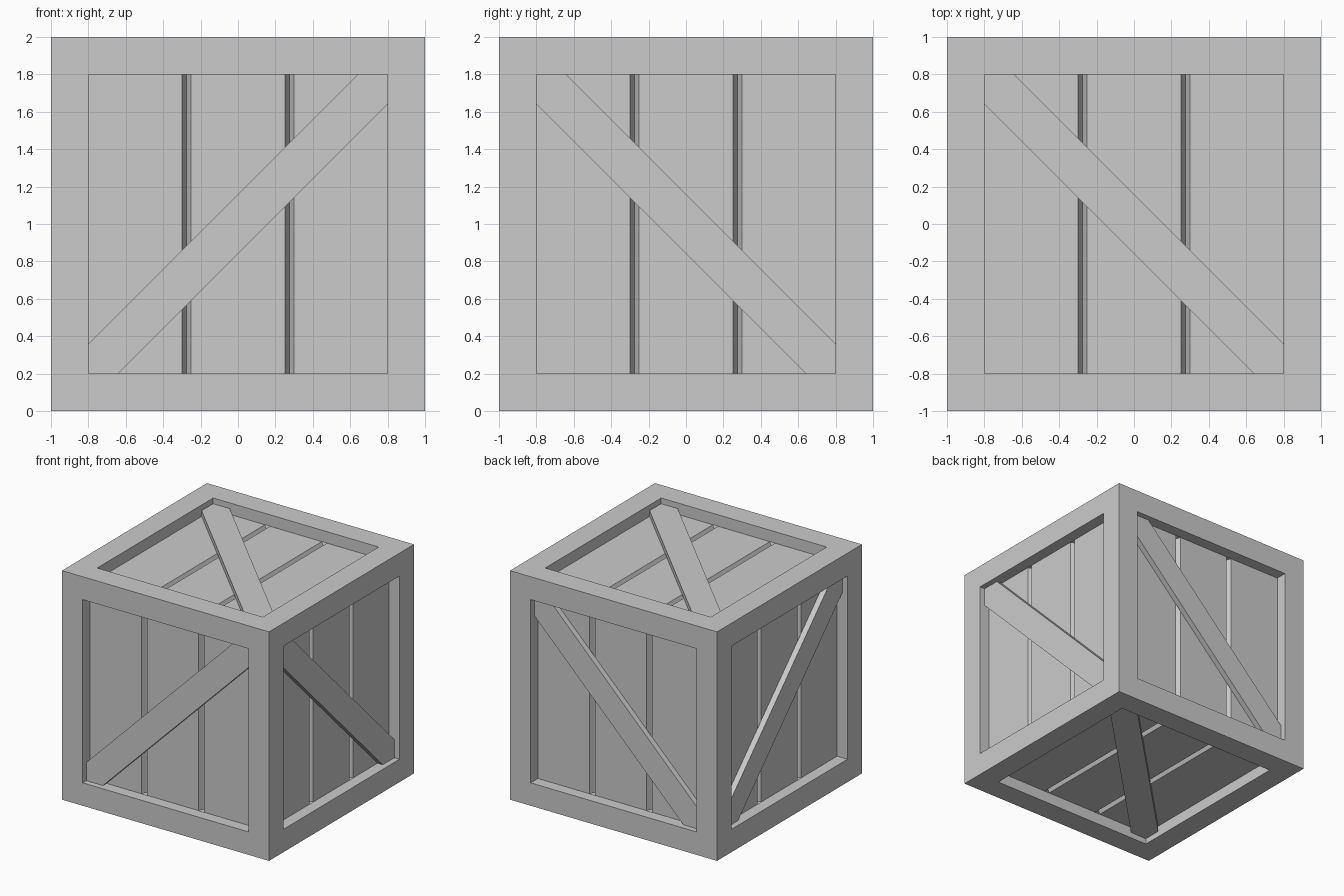
import bpy, bmesh
from mathutils import Matrix, Vector

if "Cube" in bpy.data.objects:
    bpy.data.objects.remove(bpy.data.objects["Cube"])

HALF, RIM = 1.0, 0.2           # half size of the crate, frame width
IN = HALF - RIM                # half size of the recessed panel
PANEL, BRACE = 0.9, 0.95       # heights of panel and brace above crate centre
GROOVE, GW, GD = 0.275, 0.025, 0.05
CUT = 0.16                     # where the brace edges meet the frame
CENTRE = Vector((0, 0, 1))


def finish(name, bm, matrix):
    bmesh.ops.transform(bm, matrix=matrix, verts=bm.verts)
    mesh = bpy.data.meshes.new(name)
    bm.to_mesh(mesh)
    bm.free()
    obj = bpy.data.objects.new(name, mesh)
    bpy.context.collection.objects.link(obj)
    return obj


def side_matrix(u, v):
    u, v = Vector(u), Vector(v)
    m = Matrix((u, v, u.cross(v))).transposed().to_4x4()
    return Matrix.Translation(CENTRE) @ m


# Frame: cube with each face inset and sunk, opened where the panels sit
bm = bmesh.new()
bmesh.ops.create_cube(bm, size=2 * HALF)
bm.normal_update()
sides = list(bm.faces)
bmesh.ops.inset_individual(bm, faces=sides, thickness=RIM, use_even_offset=True)
bm.normal_update()
bmesh.ops.inset_individual(bm, faces=sides, thickness=0, depth=PANEL - HALF)
bmesh.ops.delete(bm, geom=sides, context='FACES')
finish("frame", bm, Matrix.Translation(CENTRE))


# Plank panel: flat strip with two V grooves
def panel(name, matrix):
    profile = [(-IN, PANEL)]
    for c in (-GROOVE, GROOVE):
        profile += [(c - GW, PANEL), (c, PANEL - GD), (c + GW, PANEL)]
    profile.append((IN, PANEL))
    bm = bmesh.new()
    low = [bm.verts.new((x, -IN, z)) for x, z in profile]
    high = [bm.verts.new((x, IN, z)) for x, z in profile]
    for i in range(len(profile) - 1):
        bm.faces.new((low[i], low[i + 1], high[i + 1], high[i]))
    finish(name, bm, matrix)


# Diagonal brace: board running corner to corner, ends trimmed to the frame
def brace(name, matrix, slope):
    e = IN - CUT
    outline = [(-IN, -IN), (-e, -IN), (IN, e), (IN, IN), (e, IN), (-IN, -e)]
    bm = bmesh.new()
    base = bm.faces.new([bm.verts.new((x * slope, y, PANEL)) for x, y in outline])
    ext = bmesh.ops.extrude_face_region(bm, geom=[base], use_keep_orig=True)["geom"]
    top = [v for v in ext if isinstance(v, bmesh.types.BMVert)]
    bmesh.ops.translate(bm, verts=top, vec=(0, 0, BRACE - PANEL))
    bmesh.ops.recalc_face_normals(bm, faces=bm.faces)
    finish(name, bm, matrix)


SIDES = [("front", (1, 0, 0), (0, 0, 1), 1),
         ("right", (0, 1, 0), (0, 0, 1), -1),
         ("back", (-1, 0, 0), (0, 0, 1), -1),
         ("left", (0, -1, 0), (0, 0, 1), 1),
         ("top", (1, 0, 0), (0, 1, 0), -1),
         ("bottom", (1, 0, 0), (0, -1, 0), -1)]
for side, u, v, slope in SIDES:
    m = side_matrix(u, v)
    panel(side + "_planks", m)
    brace(side + "_brace", m, slope)
